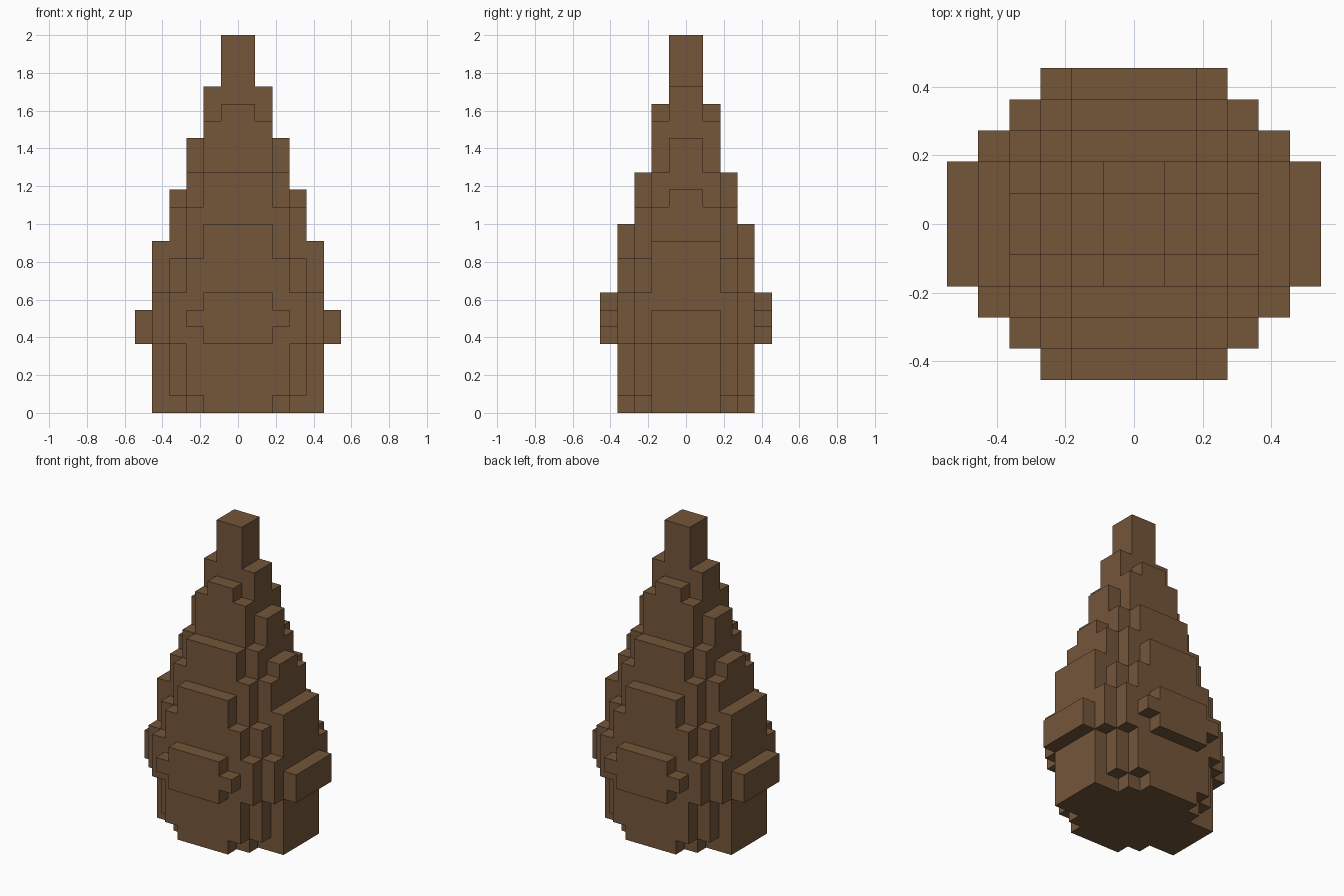
import bpy
import bmesh
from mathutils import Vector

cube = bpy.data.objects.get("Cube")
if cube:
    bpy.data.objects.remove(cube, do_unlink=True)

U = 1 / 11  # edge of one block

# Centred blocks: half width x, half depth y, bottom, top (in block units)
BASE = [(5, 2, 0, 10), (3, 3, 0, 12), (2, 4, 0, 11), (4, 3, 1, 9), (3, 4, 1, 9)]
BULGE = [(5, 3, 4, 7), (4, 4, 4, 7), (6, 2, 4, 6), (2, 5, 4, 7), (3, 5, 5, 6)]
SHOULDERS = [(4, 2, 0, 12), (4, 1, 0, 13), (2, 3, 0, 14), (3, 2, 0, 14), (3, 1, 0, 16)]
SPIRE = [(2, 2, 0, 17), (1, 2, 0, 18), (2, 1, 0, 19), (1, 1, 0, 22)]

# Brown material
brown = bpy.data.materials.new("brown")
brown.use_nodes = True
colour = (0.175, 0.093, 0.042, 1)
brown.diffuse_color = colour
brown.node_tree.nodes["Principled BSDF"].inputs["Base Color"].default_value = colour


def fill(blocks):
    """Unit cells covered by the centred blocks."""
    return {(x, y, z) for hx, hy, low, high in blocks
            for x in range(-hx, hx) for y in range(-hy, hy) for z in range(low, high)}


def exposed_quads(bm, cells):
    """One outward quad for every cell side without a neighbour."""
    for cell in cells:
        for axis in range(3):
            for sign in (-1, 1):
                step = Vector((0, 0, 0))
                step[axis] = sign
                if tuple(int(c + s) for c, s in zip(cell, step)) in cells:
                    continue
                side = Vector((0, 0, 0))
                side[(axis + 1) % 3] = 0.5
                across = step.cross(side)
                centre = Vector(cell) + Vector((0.5, 0.5, 0.5)) + step / 2
                corners = (-side - across, side - across, side + across, across - side)
                bm.faces.new([bm.verts.new((centre + c) * U) for c in corners])


# Stepped tapering body
bm = bmesh.new()
exposed_quads(bm, fill(BASE + BULGE + SHOULDERS + SPIRE))
bmesh.ops.remove_doubles(bm, verts=bm.verts, dist=U / 100)
mesh = bpy.data.meshes.new("stepped_cone")
bm.to_mesh(mesh)
bm.free()
mesh.materials.append(brown)
bpy.context.collection.objects.link(bpy.data.objects.new("stepped_cone", mesh))
